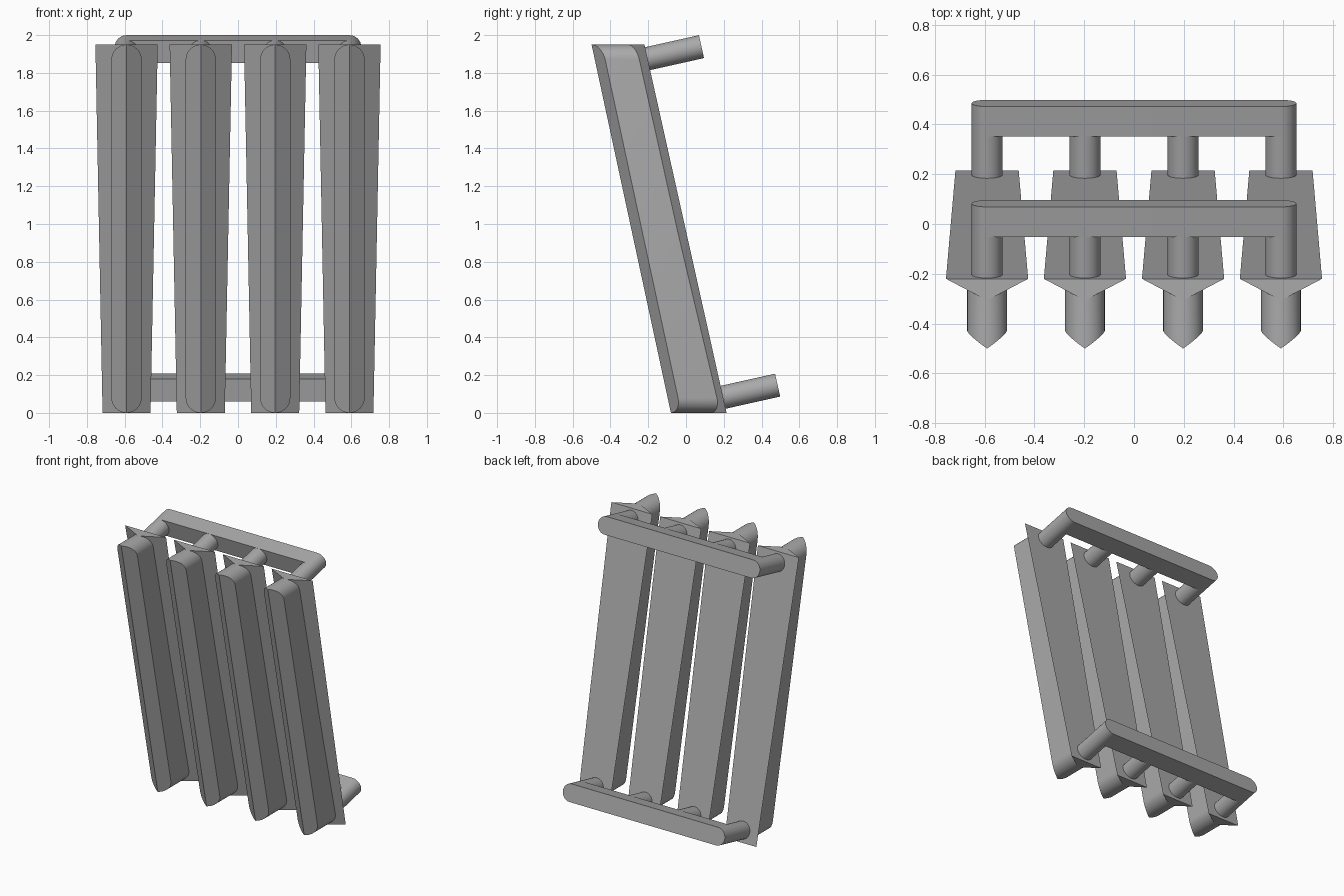
import bpy, bmesh, math
from mathutils import Vector

cube = bpy.data.objects.get("Cube")
if cube:
    bpy.data.objects.remove(cube, do_unlink=True)

grey = bpy.data.materials.new("plain_grey")
grey.use_nodes = True
grey.diffuse_color = (0.4, 0.4, 0.4, 1)
grey.node_tree.nodes["Principled BSDF"].inputs["Base Color"].default_value = (0.4, 0.4, 0.4, 1)

TOP = 1.95                       # height of the slats
CENTRES = (-0.59, -0.197, 0.197, 0.59)
ACROSS = Vector((0, 0.976, 0.218))   # direction of the pegs, square to the slats
UPWARD = Vector((0, -0.218, 0.976))


def back_y(z):
    return -0.22 + (TOP - z) * 0.223


def ridge_y(z):
    return -0.5 + (TOP - z) * 0.2154


def loft(name, rings):
    """Closed solid through rings of equal point count."""
    bm = bmesh.new()
    loops = [[bm.verts.new(p) for p in ring] for ring in rings]
    n = len(loops[0])
    for a, b in zip(loops, loops[1:]):
        for i in range(n):
            j = (i + 1) % n
            bm.faces.new((a[i], a[j], b[j], b[i]))
    bm.faces.new(loops[0])
    bm.faces.new(loops[-1])
    bmesh.ops.recalc_face_normals(bm, faces=bm.faces)
    return finish(name, bm)


def finish(name, bm):
    mesh = bpy.data.meshes.new(name)
    bm.to_mesh(mesh)
    bm.free()
    mesh.materials.append(grey)
    ob = bpy.data.objects.new(name, mesh)
    bpy.context.collection.objects.link(ob)
    bpy.ops.object.select_all(action="DESELECT")
    ob.select_set(True)
    bpy.context.view_layer.objects.active = ob
    bpy.ops.object.shade_smooth_by_angle(angle=math.radians(25))
    return ob


def half_ring(radius, steps=16):
    return [(radius * math.cos(math.pi * i / steps), radius * math.sin(math.pi * i / steps))
            for i in range(steps + 1)]


def slat_flange(x):
    # Tapering wedge with a flat back
    rings = []
    for z, half in ((0, 0.127), (TOP, 0.165)):
        y = back_y(z)
        rings.append([(x - half, y, z), (x, y - 0.087, z), (x + half, y, z)])
    loft("slat_flange", rings)


def slat_nose(x):
    # Round-ended bar with a ridge down the middle of its front
    r = 0.08
    arc = half_ring(r)
    bm = bmesh.new()
    outline = [(u, TOP - r + v) for u, v in arc] + [(-u, r - v) for u, v in arc]
    front = [bm.verts.new((x + u, ridge_y(z) + 0.055 * abs(u) / r, z)) for u, z in outline]
    back = [bm.verts.new((x + u, back_y(z) - 0.012, z)) for u, z in outline]
    n = len(outline)
    for i in range(n):
        j = (i + 1) % n
        bm.faces.new((front[i], front[j], back[j], back[i]))
    bm.faces.new(back)
    q = len(arc) // 2
    low = q + len(arc)
    bm.faces.new(front[low:] + front[:q + 1])
    bm.faces.new(front[q:low + 1])
    bmesh.ops.recalc_face_normals(bm, faces=bm.faces)
    finish("slat_nose", bm)


def rail(prefix, end):
    # Round-ended cross rail; end is the centre of its rear face
    r, depth = 0.062, 0.124
    arc = half_ring(r)
    reach = CENTRES[-1]
    outline = [(reach + v, -u) for u, v in arc] + [(-reach - v, u) for u, v in arc]
    rings = [[end + Vector((u, 0, 0)) + UPWARD * v - ACROSS * d for u, v in outline]
             for d in (0, depth)]
    loft(prefix + "_rail", rings)
    # Pegs joining the rail to each slat
    circle = [(u, v) for u, v in arc[:-1]] + [(-u, -v) for u, v in arc[:-1]]
    for x in CENTRES:
        rings = [[end + Vector((x + u, 0, 0)) + UPWARD * v - ACROSS * d for u, v in circle]
                 for d in (depth, 0.295)]
        loft(prefix + "_peg", rings)


for x in CENTRES:
    slat_flange(x)
    slat_nose(x)
rail("upper", Vector((0, 0.082, 1.939)))
rail("lower", Vector((0, 0.485, 0.147)))
